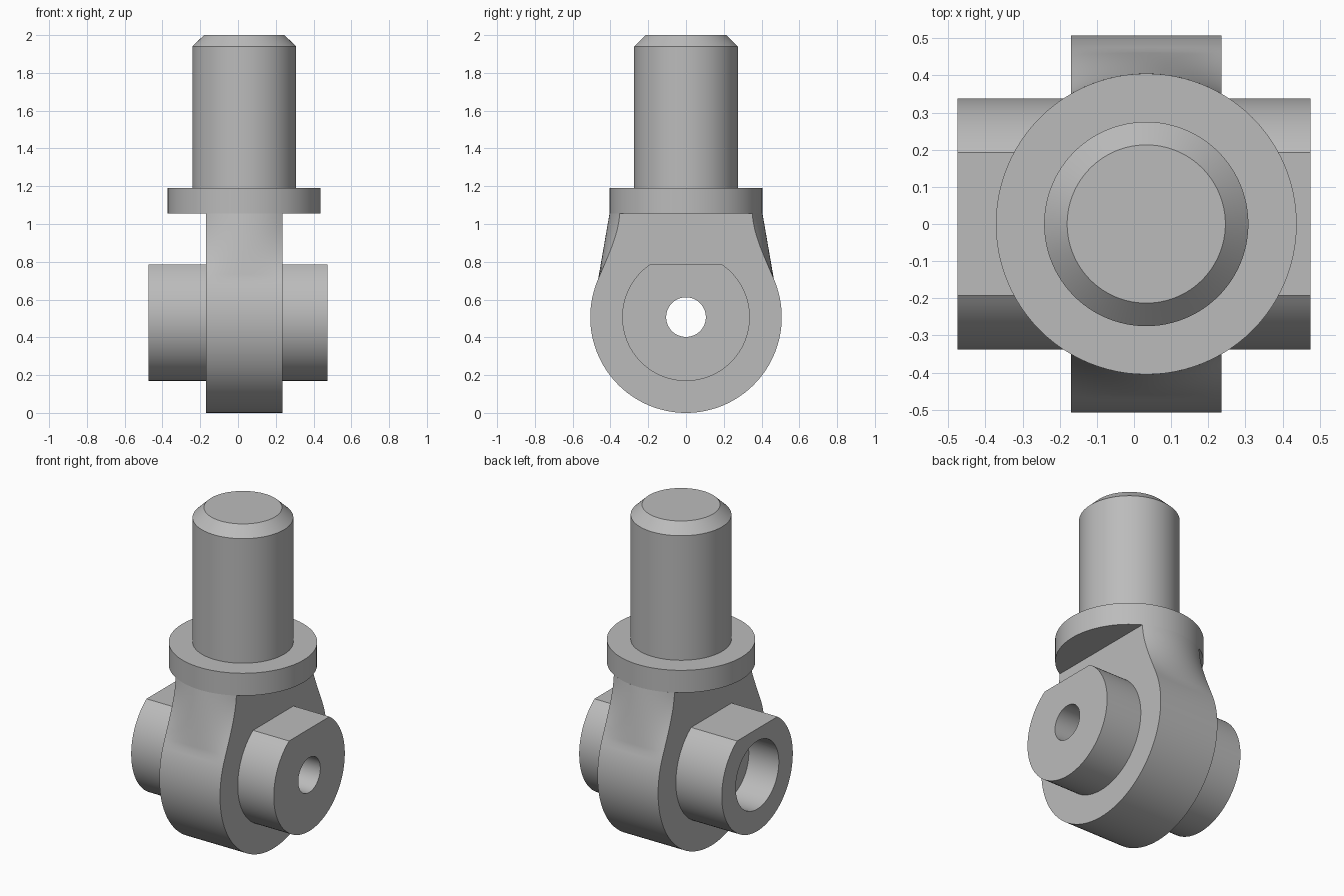
import bpy, bmesh
from math import sin, cos, pi, sqrt, asin, radians
from mathutils import Matrix

cube = bpy.data.objects.get("Cube")
if cube:
    bpy.data.objects.remove(cube, do_unlink=True)

steel = bpy.data.materials.new("plain_grey")
steel.use_nodes = True
GREY = (0.5, 0.5, 0.5, 1)
steel.diffuse_color = GREY
steel.node_tree.nodes["Principled BSDF"].inputs["Base Color"].default_value = GREY

AXIS_X = 0.033            # stem axis
PIN_Z = 0.507             # cross bore height
EYE_R, FLANGE_R, HALF_T = 0.507, 0.405, 0.202
FLANGE_Z, SHOULDER_Z = 1.055, 1.19
END_X = 0.475


def loft(name, rings):
    """Skin a list of equal-length closed rings and cap both ends."""
    bm = bmesh.new()
    loops = [[bm.verts.new(p) for p in ring] for ring in rings]
    n = len(loops[0])
    for a, b in zip(loops, loops[1:]):
        for i in range(n):
            j = (i + 1) % n
            bm.faces.new((a[i], a[j], b[j], b[i]))
    bm.faces.new(loops[0][::-1])
    bm.faces.new(loops[-1])
    bmesh.ops.recalc_face_normals(bm, faces=bm.faces)
    mesh = bpy.data.meshes.new(name)
    bm.to_mesh(mesh)
    bm.free()
    mesh.materials.append(steel)
    ob = bpy.data.objects.new(name, mesh)
    bpy.context.collection.objects.link(ob)
    return ob


def activate(ob):
    bpy.ops.object.select_all(action="DESELECT")
    ob.select_set(True)
    bpy.context.view_layer.objects.active = ob


def turned(name, profile, n=96):
    """Round part about the stem axis from (radius, height) pairs."""
    return loft(name, [[(AXIS_X + r * cos(2 * pi * i / n), r * sin(2 * pi * i / n), z)
                        for i in range(n)] for r, z in profile])


def drill(ob, radius, x0, x1, n=64):
    """Cut a round hole along x at the pin height."""
    cutter = loft("cutter", [[(x, radius * cos(2 * pi * i / n), PIN_Z + radius * sin(2 * pi * i / n))
                              for i in range(n)] for x in (x0, x1)])
    cutter.hide_render = True
    mod = ob.modifiers.new("bore", "BOOLEAN")
    mod.operation, mod.solver, mod.object = "DIFFERENCE", "EXACT", cutter
    activate(ob)
    bpy.ops.object.modifier_apply(modifier=mod.name)
    bpy.data.objects.remove(cutter, do_unlink=True)


# Stem with chamfered tip, and flange
stem = turned("stem", [(0.275, SHOULDER_Z), (0.275, 1.94), (0.213, 2.0)])
flange = turned("flange", [(FLANGE_R, FLANGE_Z), (FLANGE_R, SHOULDER_Z)])

# Eye plate: round below, its neck blending into the flange's round edge
JOIN_Z = 0.709
JOIN_Y = sqrt(EYE_R ** 2 - (JOIN_Z - PIN_Z) ** 2)
CORNER_Y = sqrt(FLANGE_R ** 2 - HALF_T ** 2)


def neck_y(dx, t):
    """Half width of the neck; t runs from the round part (0) to the flange (1)."""
    middle = JOIN_Y + (FLANGE_R - JOIN_Y) * t
    # Hermite curve: tangent to the eye at the bottom, nearly upright on top
    h = (JOIN_Z - FLANGE_Z) * 0.427
    edge = (JOIN_Y * (2 * t**3 - 3 * t**2 + 1) + h * (t**3 - 2 * t**2 + t)
            + CORNER_Y * (3 * t**2 - 2 * t**3) - 0.02 * (t**3 - t**2))
    bulge = (sqrt(FLANGE_R ** 2 - dx ** 2) - CORNER_Y) / (FLANGE_R - CORNER_Y)
    return edge + (middle - edge) * bulge


def eye_ring(dx):
    steps, arc = 14, 72
    start = asin((JOIN_Z - PIN_Z) / EYE_R)
    x = AXIS_X + dx
    side = [(neck_y(dx, k / steps), JOIN_Z + (FLANGE_Z - JOIN_Z) * k / steps)
            for k in range(1, steps + 1)]
    angles = [start - (pi + 2 * start) * k / arc for k in range(arc + 1)]
    ring = [(x, y, z) for y, z in reversed(side)]
    ring += [(x, EYE_R * cos(a), PIN_Z + EYE_R * sin(a)) for a in angles]
    ring += [(x, -y, z) for y, z in side]
    return ring


COLS = 24
eye = loft("eye_plate", [eye_ring(HALF_T * (2 * i / COLS - 1)) for i in range(COLS + 1)])

# Side bosses with a flat on top
BOSS_R, FLAT = 0.338, 0.278


def boss(name, x0, x1, arc=72):
    start = asin(FLAT / BOSS_R)
    angles = [start - (pi + 2 * start) * k / arc for k in range(arc + 1)]
    return loft(name, [[(x, BOSS_R * cos(a), PIN_Z + BOSS_R * sin(a)) for a in angles]
                       for x in (x0, x1)])


left_boss = boss("left_boss", AXIS_X + HALF_T, END_X)
right_boss = boss("right_boss", -END_X, AXIS_X - HALF_T)

# Through bore, and the wide counterbore on the right
for part in (eye, left_boss, right_boss):
    drill(part, 0.105, -1, 1)
drill(right_boss, 0.205, -1, -END_X + 0.2)

for part in (stem, flange, eye, left_boss, right_boss):
    activate(part)
    bpy.ops.object.shade_smooth_by_angle(angle=radians(30))
